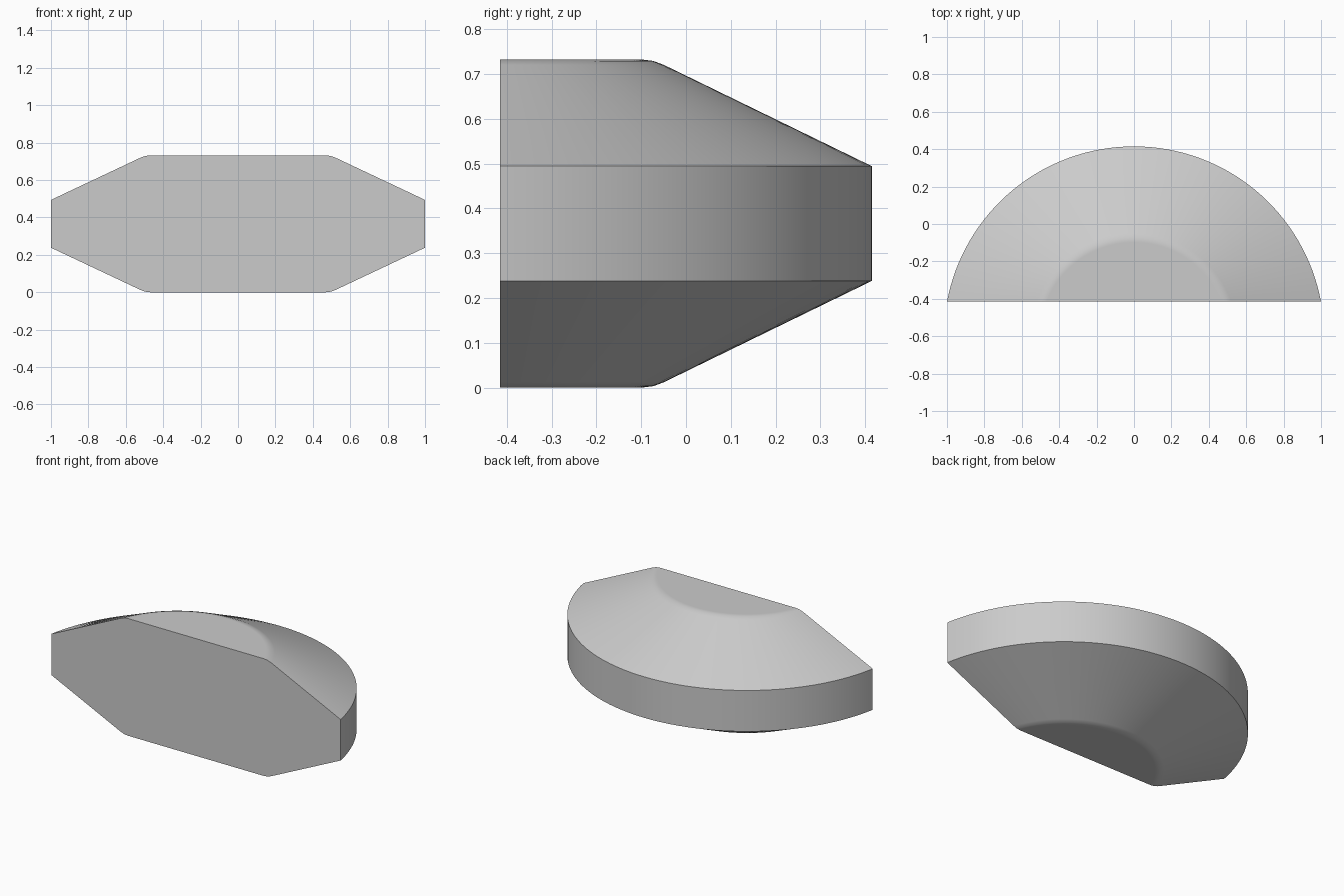
import bpy, bmesh, math

cube = bpy.data.objects.get("Cube")
if cube:
    bpy.data.objects.remove(cube, do_unlink=True)

CENTRE_Y = -0.602   # axis of the arcs
FRONT_Y = -0.415    # flat front face
MID_Z = 0.366
SEGMENTS = 64

grey = bpy.data.materials.new("light grey")
grey.use_nodes = True
grey.diffuse_color = (0.6, 0.6, 0.6, 1)
grey.node_tree.nodes["Principled BSDF"].inputs["Base Color"].default_value = (0.6, 0.6, 0.6, 1)

# Half profile from rim to cap: radius, height above the middle
half = [(1.017, 0.128), (0.553, 0.354), (0.529, 0.363), (0.505, 0.366)]
profile = [(r, -h) for r, h in reversed(half)] + half

bm = bmesh.new()


def arc(radius, height):
    """Arc of vertices ending on the flat front plane."""
    limit = math.acos((FRONT_Y - CENTRE_Y) / radius)
    verts = []
    for i in range(SEGMENTS + 1):
        a = limit * (2 * i / SEGMENTS - 1)
        verts.append(bm.verts.new((radius * math.sin(a),
                                   CENTRE_Y + radius * math.cos(a),
                                   MID_Z + height)))
    return verts


rings = [arc(r, h) for r, h in profile]

# Curved sides
for low, high in zip(rings, rings[1:]):
    for i in range(SEGMENTS):
        bm.faces.new((low[i], low[i + 1], high[i + 1], high[i]))

# Bottom cap, top cap and flat front
bm.faces.new(rings[0])
bm.faces.new(rings[-1])
bm.faces.new([r[0] for r in rings] + [r[-1] for r in reversed(rings)])
bmesh.ops.recalc_face_normals(bm, faces=bm.faces)

mesh = bpy.data.meshes.new("half_disc_body")
bm.to_mesh(mesh)
bm.free()
mesh.materials.append(grey)
body = bpy.data.objects.new("half_disc_body", mesh)
bpy.context.collection.objects.link(body)

# Smooth curves with crisp rim and front edges
bpy.ops.object.select_all(action='DESELECT')
body.select_set(True)
bpy.context.view_layer.objects.active = body
bpy.ops.object.shade_smooth_by_angle(angle=math.radians(35))
weighted = body.modifiers.new("weighted_normals", 'WEIGHTED_NORMAL')
weighted.keep_sharp = True
